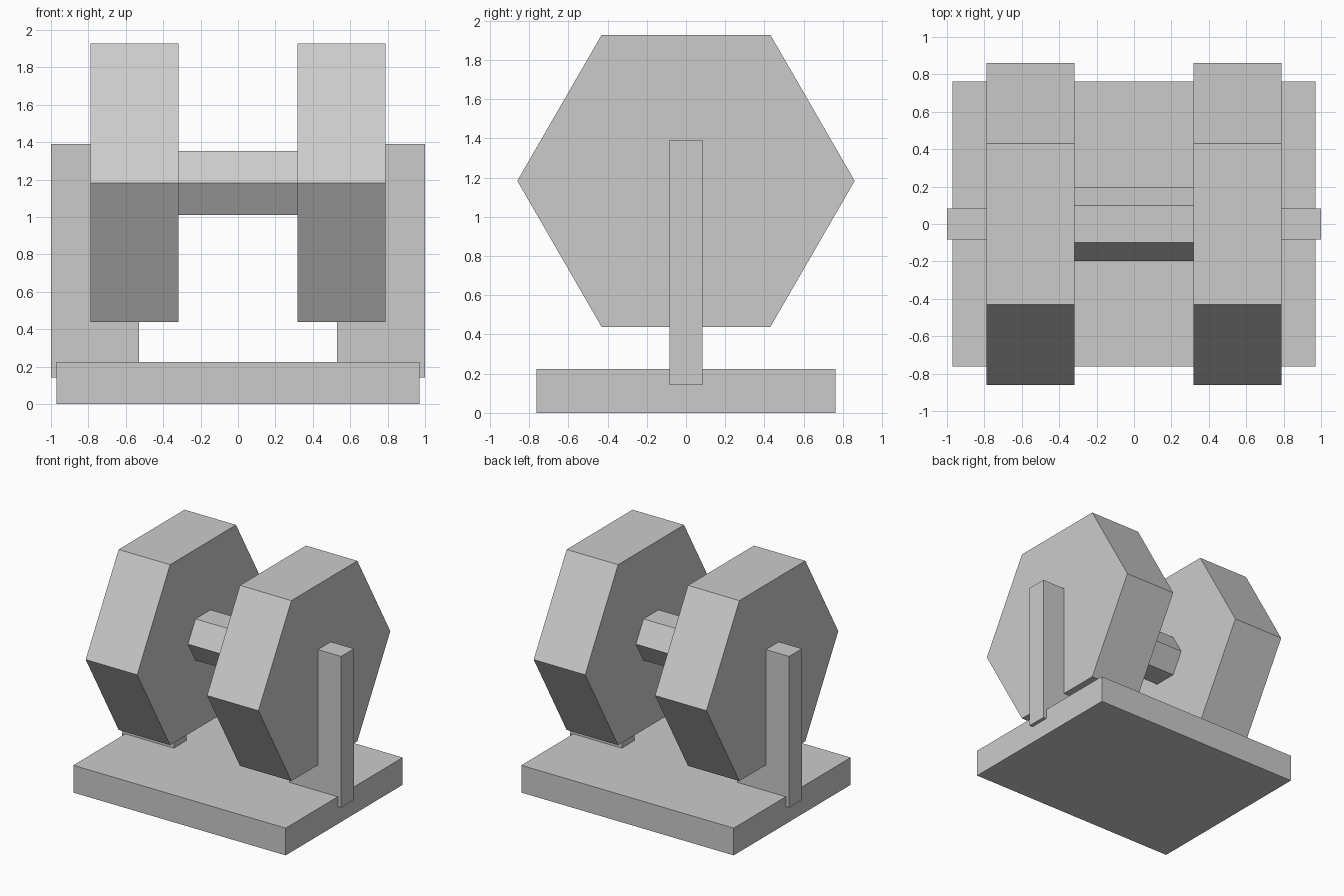
import bpy
import math

if "Cube" in bpy.data.objects:
    bpy.data.objects.remove(bpy.data.objects["Cube"])

grey = bpy.data.materials.new("plain grey")
grey.diffuse_color = (0.6, 0.6, 0.6, 1)
grey.use_nodes = True
grey.node_tree.nodes["Principled BSDF"].inputs["Base Color"].default_value = grey.diffuse_color

AXIS_Z = 1.183  # height of the wheel axis


def finish(name):
    obj = bpy.context.object
    obj.name = name
    obj.data.materials.append(grey)
    return obj


def box(name, loc, size):
    bpy.ops.mesh.primitive_cube_add(size=1, location=loc)
    bpy.context.object.scale = size
    bpy.ops.object.transform_apply(location=False, rotation=False, scale=True)
    return finish(name)


def hex_prism(name, x, radius, width):
    # Hexagon lying along x, with corners pointing to the front and back
    bpy.ops.mesh.primitive_cylinder_add(
        vertices=6, radius=radius, depth=width,
        location=(x, 0, AXIS_Z), rotation=(0, math.pi / 2, 0))
    return finish(name)


# Base slab
box("base", (0, 0, 0.1125), (1.94, 1.526, 0.225))

# Axle between the wheels
hex_prism("axle", 0, 0.197, 1.1)

# Wheels and the posts that hold them
for side, s in (("left", -1), ("right", 1)):
    hex_prism(side + "_wheel", s * 0.554, 0.86, 0.47)
    box(side + "_post", (s * 0.764, 0, 0.767), (0.472, 0.168, 1.248))
